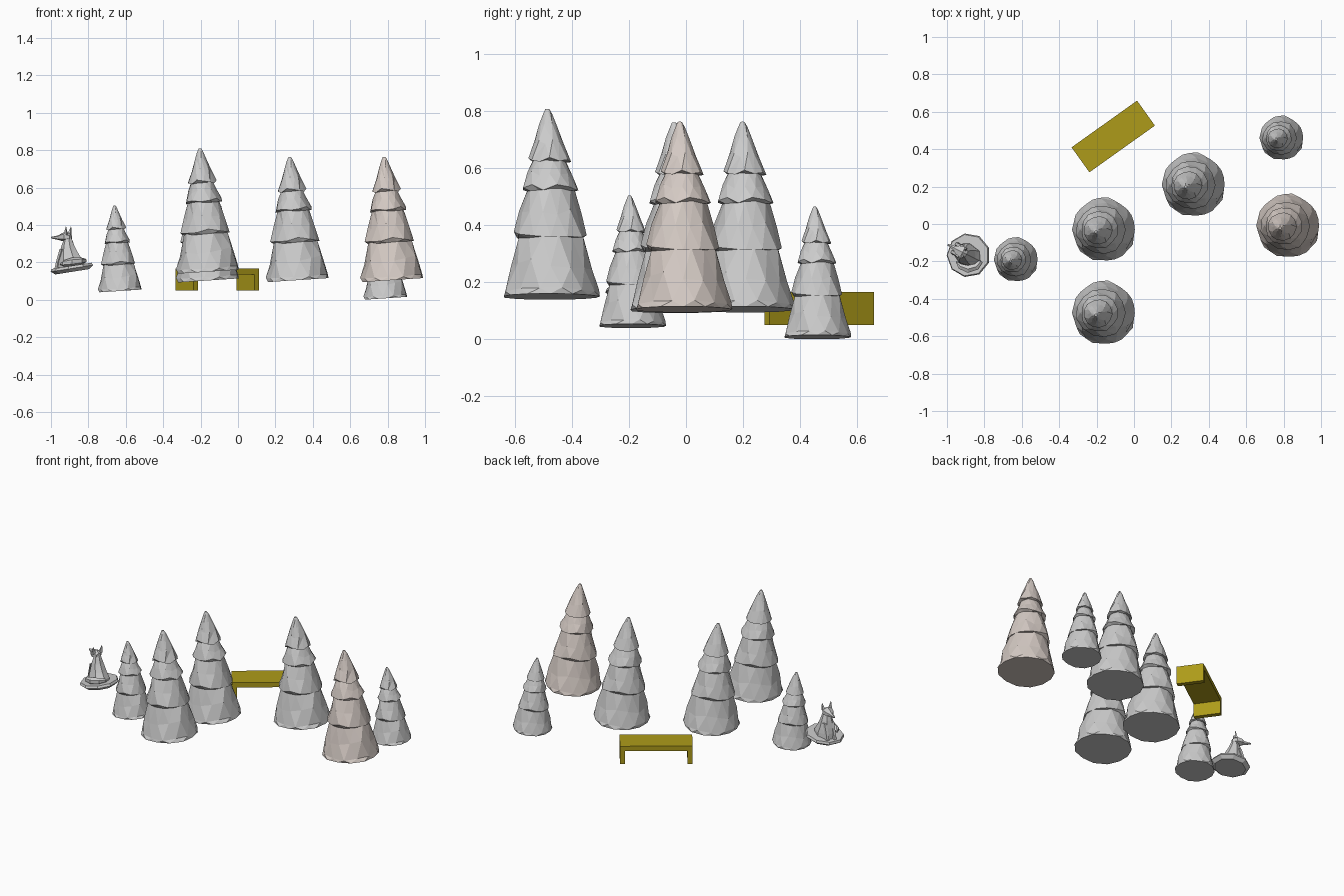
import bpy, bmesh, math, random
from mathutils import Matrix, Vector

if "Cube" in bpy.data.objects:
    bpy.data.objects.remove(bpy.data.objects["Cube"])

random.seed(4)


def loft(name, rings, triangulate=False):
    """Skin a list of equal-length point rings and cap both ends."""
    bm = bmesh.new()
    rows = [[bm.verts.new(p) for p in ring] for ring in rings]
    n = len(rows[0])
    for a, b in zip(rows, rows[1:]):
        for i in range(n):
            j = (i + 1) % n
            bm.faces.new((a[i], a[j], b[j], b[i]))
    bm.faces.new(rows[0][::-1])
    bm.faces.new(rows[-1])
    if triangulate:
        bmesh.ops.triangulate(bm, faces=[f for f in bm.faces if len(f.verts) == 4])
    bmesh.ops.recalc_face_normals(bm, faces=bm.faces)
    me = bpy.data.meshes.new(name)
    bm.to_mesh(me)
    bm.free()
    return me


def place(name, mesh, matrix):
    ob = bpy.data.objects.new(name, mesh)
    bpy.context.collection.objects.link(ob)
    ob.matrix_world = matrix
    return ob


def material(name, color):
    m = bpy.data.materials.new(name)
    m.diffuse_color = (*color, 1)
    m.use_nodes = True
    m.node_tree.nodes["Principled BSDF"].inputs["Base Color"].default_value = m.diffuse_color
    return m


# Tree mesh: stacked skirts as (height, radius, jaggedness in z)
SIDES = 13
profile = [(0, .170, 0), (.02, .167, .006), (.105, .146, .02), (.205, .118, .005),
           (.215, .134, .016), (.29, .108, .015), (.373, .084, .004),
           (.38, .100, .014), (.43, .080, .012), (.475, .060, .003),
           (.482, .077, .012), (.54, .052, .010), (.605, .030, .004),
           (.64, .017, .003), (.66, .007, 0)]
rings = []
for k, (z, r, jag) in enumerate(profile):
    ring = []
    for i in range(SIDES):
        a = math.tau * (i + .5 * (k % 2)) / SIDES
        q = r * random.uniform(.95, 1.03)
        ring.append((q * math.cos(a), q * math.sin(a) - .012 * (z / .66) ** 3,
                     z + random.uniform(-jag, jag)))
    rings.append(ring)
tree_mesh = loft("tree", rings, True)

# Trees: position of base centre and scale, all leaning slightly to the left
trees = {"tree_middle_left": (-.16, -.03, .103, 1), "tree_front": (-.16, -.475, .15, 1),
         "tree_centre": (.32, .21, .105, 1), "tree_right": (.825, -.01, .105, 1),
         "tree_small_back": (.79, .46, .008, .695), "tree_small_left": (-.63, -.19, .047, .695)}
for name, (x, y, z, s) in trees.items():
    mesh = tree_mesh.copy() if name == "tree_right" else tree_mesh
    place(name, mesh, Matrix.Translation((x, y, z)) @ Matrix.Rotation(math.radians(-3.8), 4, 'Y')
          @ Matrix.Scale(s, 4))
    if name == "tree_right":
        mesh.materials.append(material("warm_grey", (.66, .59, .55)))

# Bench: slab seat on two end panels
gold = material("bench_yellow", (.42, .33, .01))
bench = Matrix.Translation((-.111, .468, .05)) @ Matrix.Rotation(math.radians(35.5), 4, 'Z')


def box(name, x0, x1, w, z0, z1):
    ring = lambda z: [(x0, -w, z), (x1, -w, z), (x1, w, z), (x0, w, z)]
    me = loft(name, [ring(z0), ring(z1)])
    me.materials.append(gold)
    place(name, me, bench)


box("bench_seat", -.215, .215, .082, .085, .117)
box("bench_leg_left", -.215, -.185, .082, 0, .085)
box("bench_leg_right", .185, .215, .082, 0, .085)

# Fox: sitting on a tilted slab; local +x is the facing direction
tilt = Matrix.Translation((-.885, -.167, .168)) @ Matrix.Rotation(math.radians(-9), 4, 'Y')
fox = Matrix.Translation((-.885, -.167, 0)) @ Matrix.Rotation(math.radians(153), 4, 'Z')


def oval(c, u, v, n):
    """Ring of n points around c spanned by the vectors u and v."""
    c, u, v = Vector(c), Vector(u), Vector(v)
    return [c + u * math.cos(math.tau * (i + .5) / n) + v * math.sin(math.tau * (i + .5) / n)
            for i in range(n)]


slab = [oval((0, 0, z), (r, 0, 0), (0, r, 0), 9)
        for z, r in [(-.018, .095), (0, .118), (.014, .112)]]
place("fox_base", loft("fox_base", slab), tilt)

# Body and neck: (forward, z, half length, half width)
body = [oval((f, 0, z), (a, 0, 0), (0, b, 0), 7) for f, z, a, b in
        [(.005, .172, .082, .062), (.008, .205, .076, .058), (.018, .24, .058, .048),
         (.025, .285, .038, .036), (.026, .32, .024, .025), (.034, .345, .02, .02)]]
place("fox_body", loft("fox_body", body, True), fox)

# Head tapering to the snout: (forward, z, half width, half height)
head = [oval((f, 0, z), (0, a, 0), (0, 0, b), 6) for f, z, a, b in
        [(.01, .335, .018, .014), (.035, .337, .036, .026), (.065, .335, .028, .021),
         (.085, .332, .013, .012), (.125, .332, .006, .005)]]
place("fox_head", loft("fox_head", head, True), fox)

# Mirrored ears and front legs
for side, s in (("left", 1), ("right", -1)):
    ear = [oval((.03, .021 * s, .345), (.012, 0, 0), (0, .015, 0), 4),
           oval((.024, .03 * s, .392), (.001, 0, 0), (0, .001, 0), 4)]
    place("fox_ear_" + side, loft("fox_ear", ear), fox)
    leg = [oval((f, .024 * s, z), (r, 0, 0), (0, r, 0), 5)
           for f, z, r in [(.082, .152, .015), (.074, .2, .012), (.05, .27, .014)]]
    place("fox_front_leg_" + side, loft("fox_front_leg", leg), fox)

# Tail curling round the side of the body
tail = []
for t, r in [(180, .012), (150, .02), (115, .023), (80, .017), (55, .003)]:
    d = Vector((math.cos(math.radians(t)), math.sin(math.radians(t)), 0))
    p = d * .074
    tail.append(oval((p.x, p.y, .197 + .008 * math.cos(math.radians(t)) * -1.5), d * r, (0, 0, r), 6))
place("fox_tail", loft("fox_tail", tail), fox)
